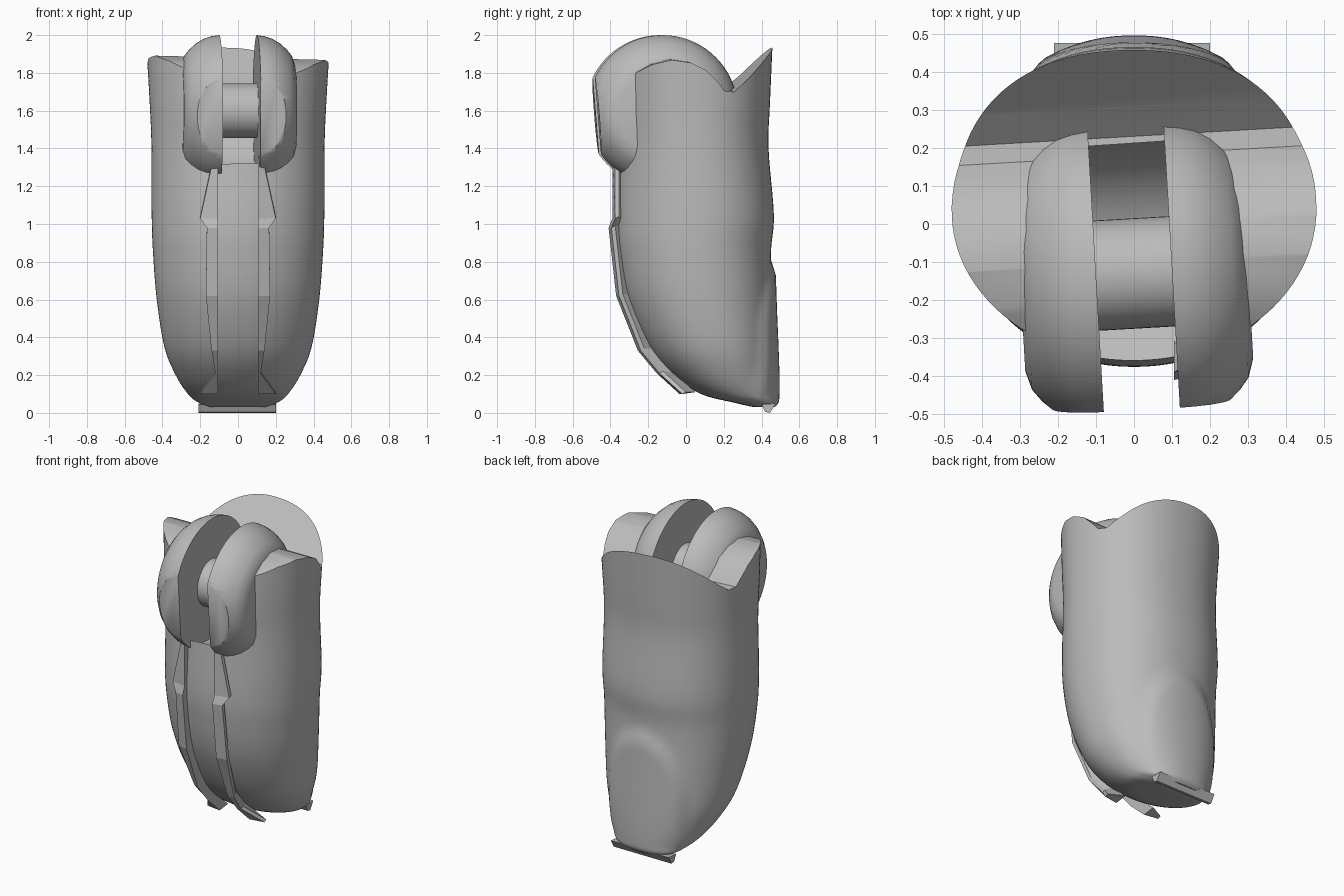
import bpy, bmesh, math
from mathutils import Matrix, Vector

if "Cube" in bpy.data.objects:
    bpy.data.objects.remove(bpy.data.objects["Cube"], do_unlink=True)

grey = bpy.data.materials.new("mid_grey")
grey.use_nodes = True
GREY = (0.5, 0.5, 0.5, 1)
grey.diffuse_color = GREY
grey.node_tree.nodes["Principled BSDF"].inputs["Base Color"].default_value = GREY

AXLE = Vector((0, -0.13, 1.6))
TURN = Matrix.Rotation(math.radians(3.3), 4, "Z")


def finish(name, bm, matrix=None):
    bmesh.ops.recalc_face_normals(bm, faces=bm.faces)
    mesh = bpy.data.meshes.new(name)
    bm.to_mesh(mesh)
    bm.free()
    mesh.materials.append(grey)
    obj = bpy.data.objects.new(name, mesh)
    bpy.context.collection.objects.link(obj)
    if matrix:
        obj.matrix_world = matrix
    return obj


def loft(rings):
    """Skin closed rings of points and cap both ends."""
    bm = bmesh.new()
    loops = [[bm.verts.new(p) for p in ring] for ring in rings]
    n = len(loops[0])
    for a, b in zip(loops, loops[1:]):
        for i in range(n):
            j = (i + 1) % n
            bm.faces.new((a[i], a[j], b[j], b[i]))
    bm.faces.new(loops[0])
    bm.faces.new(loops[-1])
    return bm


def lathe_x(profile, steps=64):
    """Rings around the x axis from (x, radius) pairs."""
    return loft([[(x, r * math.cos(k * math.tau / steps), r * math.sin(k * math.tau / steps))
                  for k in range(steps)] for x, r in profile])


def smooth(obj, angle=35):
    bpy.ops.object.select_all(action="DESELECT")
    obj.select_set(True)
    bpy.context.view_layer.objects.active = obj
    bpy.ops.object.shade_smooth_by_angle(angle=math.radians(angle))


def cut(obj, cutter):
    mod = obj.modifiers.new("cut", "BOOLEAN")
    mod.operation, mod.solver, mod.object = "DIFFERENCE", "EXACT", cutter
    bpy.context.view_layer.objects.active = obj
    bpy.ops.object.modifier_apply(modifier=mod.name)
    bpy.data.objects.remove(cutter, do_unlink=True)


def ease(a, b, v):
    t = min(1, max(0, (v - a) / (b - a)))
    return t * t * (3 - 2 * t)


def spline(rows, steps):
    """Smooth interpolation through rows of numbers."""
    out = []
    for i in range(len(rows) - 1):
        p = [Vector(rows[min(max(i + k, 0), len(rows) - 1)]) for k in (-1, 0, 1, 2)]
        for s in range(steps):
            t = s / steps
            out.append(p[1] + 0.5 * t * (p[2] - p[0] + t * (2 * p[0] - 5 * p[1] + 4 * p[2] - p[3]
                       + t * (3 * (p[1] - p[2]) + p[3] - p[0]))))
    return out + [Vector(rows[-1])]


# Fingertip body: height, half width, front y, back y
sections = [(0.03, 0.14, 0.36, 0.445), (0.055, 0.21, 0.25, 0.465), (0.1, 0.265, 0.08, 0.47),
            (0.2, 0.33, -0.07, 0.47), (0.35, 0.39, -0.2, 0.465), (0.6, 0.43, -0.315, 0.455),
            (0.85, 0.45, -0.365, 0.45), (1.05, 0.457, -0.375, 0.465), (1.4, 0.458, -0.355, 0.437),
            (1.65, 0.468, -0.36, 0.445), (2.1, 0.495, -0.35, 0.465)]
rings = []
for z, half, front, back in spline(sections, 6):
    ring = []
    mid = 0.5 * (front + back)
    depth = 0.5 * (back - front)
    for k in range(96):
        a = k * math.tau / 96
        power = 0.9 if math.sin(a) > 0 else 0.97
        x = half * math.copysign(abs(math.cos(a)) ** power, math.cos(a))
        y = mid + depth * math.copysign(abs(math.sin(a)) ** power, math.sin(a))
        # Raised pad low on the back
        if y > mid:
            inside = 1 - ease(0.85, 1.1, math.hypot(x / 0.27, max(0, z - 0.4) / 0.38))
            y += 0.025 * inside
        ring.append((x, y, z))
    rings.append(ring)
body = finish("finger_body", loft(rings))

# Curved saddle along the top of the body
saddle = [(-0.7, 1.6), (-0.4, 1.62), (-0.36, 1.73), (-0.28, 1.81), (-0.2, 1.855), (-0.1, 1.88),
          (0, 1.865), (0.08, 1.825), (0.14, 1.765), (0.18, 1.715), (0.23, 1.71), (0.31, 1.78),
          (0.455, 1.93), (0.7, 2.1), (0.7, 2.4), (-0.7, 2.4)]
tilt = Matrix.Rotation(0.025, 4, "Y")
lift = Matrix.Translation((0, 0, 1.8))
cut(body, finish("saddle_cutter", loft([[(x, y, z) for y, z in saddle] for x in (-1, 1)]),
                 lift @ TURN @ tilt @ lift.inverted()))

# Slot between the two knuckle discs
place = Matrix.Translation(AXLE) @ TURN
cut(body, finish("slot_cutter", lathe_x([(-0.1, 0.36), (0.1, 0.36)]), place))
smooth(body)

# Domed knuckle discs with a flat front, and the axle between them
dome = [(0.1, 0.4), (0.14, 0.394), (0.18, 0.381), (0.22, 0.358), (0.26, 0.322), (0.285, 0.29),
        (0.3, 0.24)]
for side, name in ((-1, "right_knuckle_disc"), (1, "left_knuckle_disc")):
    bm = lathe_x([(side * x, r) for x, r in dome], 72)
    parts = bm.verts[:] + bm.edges[:] + bm.faces[:]
    made = bmesh.ops.bisect_plane(bm, geom=parts, plane_co=(0, -0.345, 0),
                                  plane_no=(0, -1, -0.08), clear_outer=True)
    rim = [e for e in made["geom_cut"] if isinstance(e, bmesh.types.BMEdge)]
    bmesh.ops.holes_fill(bm, edges=rim)
    smooth(finish(name, bm, place))
smooth(finish("knuckle_axle", lathe_x([(-0.12, 0.145), (0.12, 0.145)], 48), place))

# Thin jagged fins down the front: outer x, y, z
fin = [(0.13, -0.385, 1.35), (0.2, -0.385, 1.03), (0.165, -0.405, 0.98), (0.17, -0.365, 0.62),
       (0.14, -0.25, 0.33), (0.12, -0.15, 0.21), (0.2, -0.03, 0.1)]
for side, name in ((-1, "right_front_fin"), (1, "left_front_fin")):
    finish(name, loft([[(side * 0.105, y + 0.08, z + 0.01), (side * 0.105, y - 0.005, z),
                        (side * x, y + 0.01, z), (side * x, y + 0.03, z + 0.01)]
                       for x, y, z in fin]))

# Small tip plate under the pad
tip = [(0.4, 0.045), (0.42, 0.005), (0.445, 0), (0.475, 0.05)]
finish("tip_plate", loft([[(x, y, z) for y, z in tip] for x in (-0.21, 0.2)]))
